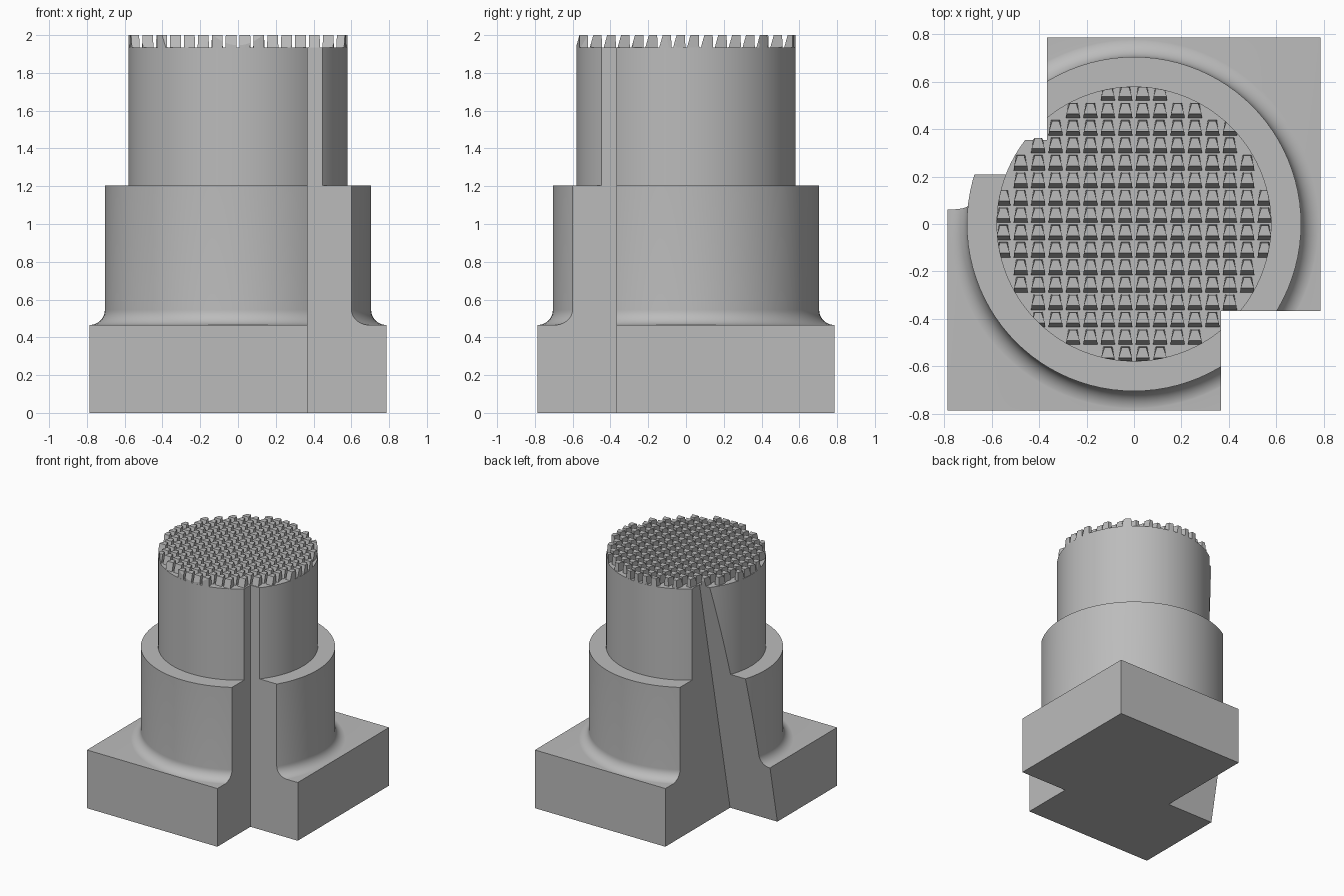
import bpy, bmesh, math
from mathutils import Vector

if "Cube" in bpy.data.objects:
    bpy.data.objects.remove(bpy.data.objects["Cube"], do_unlink=True)

grey = bpy.data.materials.new("plain grey")
grey.use_nodes = True
grey.diffuse_color = (0.5, 0.5, 0.5, 1)
grey.node_tree.nodes["Principled BSDF"].inputs["Base Color"].default_value = (0.5, 0.5, 0.5, 1)

HALF, BASE_TOP, FILLET = 0.787, 0.466, 0.08
COLLAR_R, COLLAR_TOP = 0.705, 1.205
PIN_R, PIN_TOP, TOP = 0.58, 1.935, 2.0
NOTCH, PITCH, SEGMENTS = 0.368, 0.0735, 96


def finish(name, bm):
    bmesh.ops.recalc_face_normals(bm, faces=bm.faces)
    mesh = bpy.data.meshes.new(name)
    bm.to_mesh(mesh)
    bm.free()
    mesh.materials.append(grey)
    obj = bpy.data.objects.new(name, mesh)
    bpy.context.collection.objects.link(obj)
    return obj


def add_hexahedron(bm, bottom, z0, top, z1):
    """Closed block between two four-sided outlines."""
    low = [bm.verts.new((x, y, z0)) for x, y in bottom]
    high = [bm.verts.new((x, y, z1)) for x, y in top]
    bm.faces.new(low[::-1])
    bm.faces.new(high)
    for i in range(4):
        j = (i + 1) % 4
        bm.faces.new((low[i], low[j], high[j], high[i]))


def rect(x0, x1, y0, y1):
    return [(x0, y0), (x1, y0), (x1, y1), (x0, y1)]


def block(name, bottom, z0, top, z1):
    bm = bmesh.new()
    add_hexahedron(bm, bottom, z0, top, z1)
    return finish(name, bm)


def lathe(name, profile):
    bm = bmesh.new()
    verts = [bm.verts.new((r, 0, z)) for r, z in profile]
    edges = [bm.edges.new(pair) for pair in zip(verts, verts[1:])]
    bmesh.ops.spin(bm, geom=verts + edges, cent=(0, 0, 0), axis=(0, 0, 1),
                   angle=math.tau, steps=SEGMENTS, use_duplicate=False)
    bmesh.ops.remove_doubles(bm, verts=bm.verts, dist=1e-5)
    return finish(name, bm)


def boolean(obj, other, operation):
    mod = obj.modifiers.new(operation.lower(), "BOOLEAN")
    mod.operation, mod.object, mod.solver = operation, other, "EXACT"
    bpy.ops.object.select_all(action="DESELECT")
    bpy.context.view_layer.objects.active = obj
    obj.select_set(True)
    bpy.ops.object.modifier_apply(modifier=mod.name)


# Square base joined to the filleted collar and pin
body = block("stepped_body", rect(-HALF, HALF, -HALF, HALF), 0,
             rect(-HALF, HALF, -HALF, HALF), BASE_TOP)
arc = [(COLLAR_R + FILLET * (1 - math.cos(a)), BASE_TOP - 0.0005 + FILLET * (1 - math.sin(a)))
       for a in (math.pi / 2 * (1 - i / 10) for i in range(11))]
column = lathe("column", [(0, 0.3), (COLLAR_R, 0.3)] + arc + [
    (COLLAR_R, COLLAR_TOP), (PIN_R, COLLAR_TOP), (PIN_R, PIN_TOP), (0, PIN_TOP)])
boolean(body, column, "UNION")

# Gripping teeth on a square grid
bm = bmesh.new()
for i in range(-8, 8):
    for j in range(-8, 8):
        x, y = (i + 0.5) * PITCH, (j + 0.5) * PITCH
        if math.hypot(x, y) > 0.575:
            continue
        foot = [(x - 0.03, y - 0.034), (x + 0.03, y - 0.034),
                (x + 0.019, y + 0.034), (x - 0.019, y + 0.034)]
        crown = [(x - 0.028, y - 0.013), (x + 0.028, y - 0.013),
                 (x + 0.014, y + 0.031), (x - 0.014, y + 0.031)]
        add_hexahedron(bm, foot, PIN_TOP - 0.01, crown, TOP)
teeth = finish("grip_teeth", bm)
trim = lathe("tooth_trim", [(0, 1.8), (PIN_R - 0.0005, 1.8), (PIN_R - 0.0005, 2.1), (0, 2.1)])
boolean(teeth, trim, "INTERSECT")

# Straight notch in one corner, leaning notch in the opposite one
straight = block("straight_notch", rect(NOTCH, 1, -1, -NOTCH), -0.5,
                 rect(NOTCH, 1, -1, -NOTCH), 2.5)


def lean(z):
    return NOTCH - 0.2 * (TOP - z)


leaning = block("leaning_notch", rect(-1, -NOTCH, lean(-0.5), 1), -0.5,
                rect(-1, -NOTCH, lean(2.5), 1), 2.5)
for part in (body, teeth):
    for cutter in (straight, leaning):
        boolean(part, cutter, "DIFFERENCE")

for helper in (column, trim, straight, leaning):
    bpy.data.objects.remove(helper, do_unlink=True)

# Smooth round walls, crisp edges
bpy.ops.object.select_all(action="DESELECT")
body.select_set(True)
bpy.context.view_layer.objects.active = body
bpy.ops.object.shade_smooth_by_angle(angle=math.radians(30))
